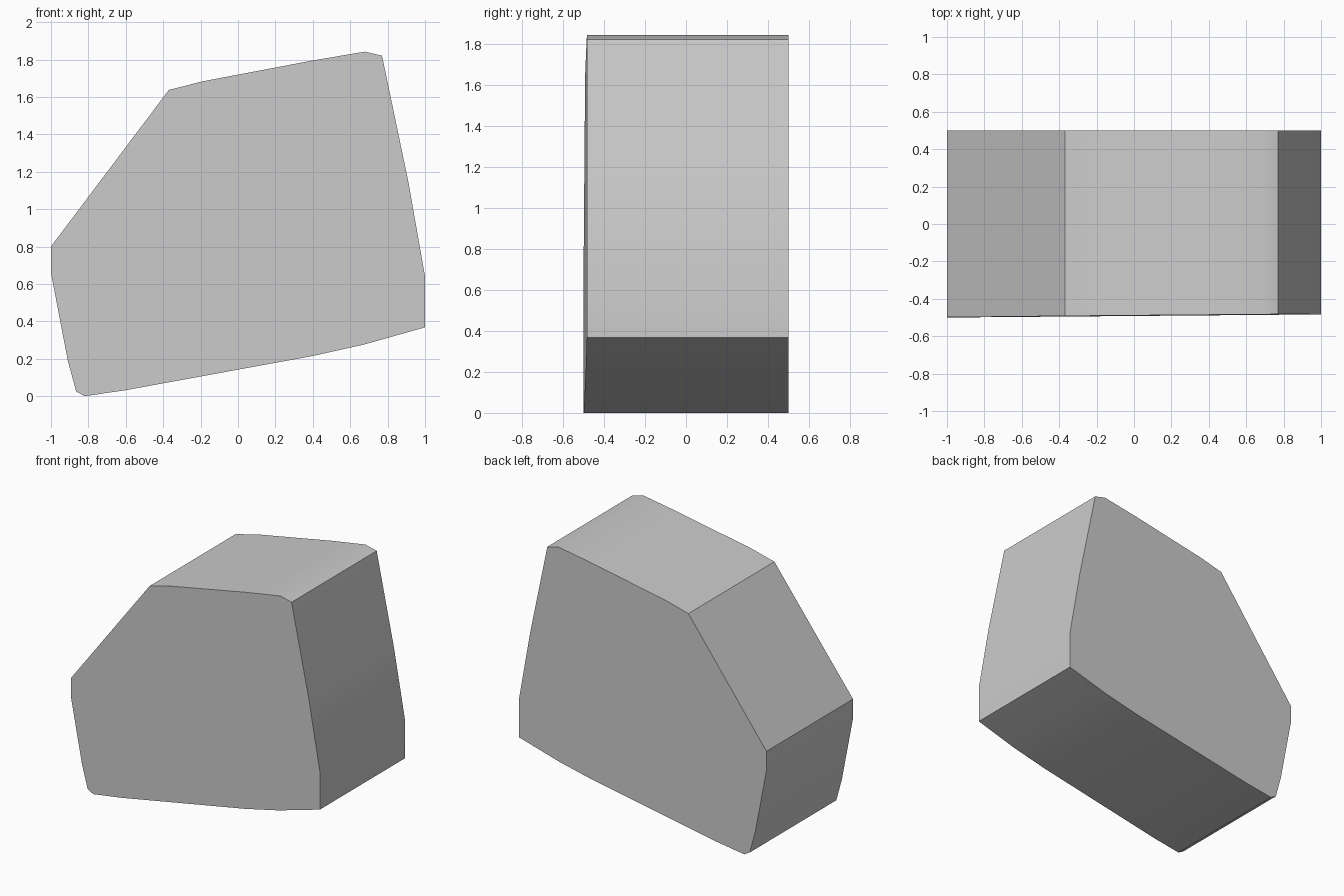
import bpy, bmesh
from math import radians

if "Cube" in bpy.data.objects:
    bpy.data.objects.remove(bpy.data.objects["Cube"])

# Side outline of the block (x, z), counter-clockwise seen from the front
outline = [(-0.82, 0.0), (-0.60, 0.032), (0.40, 0.215), (0.67, 0.275),
           (1.0, 0.368), (1.0, 0.64), (0.91, 1.15), (0.77, 1.82),
           (0.68, 1.842), (0.40, 1.795), (-0.19, 1.683), (-0.37, 1.637),
           (-1.0, 0.80), (-1.0, 0.66), (-0.91, 0.19), (-0.865, 0.025)]


def front_y(x, z):
    # Front face leans very slightly
    return -0.491 + 0.008 * x + 0.002 * (z - 0.5)


bm = bmesh.new()
front = [bm.verts.new((x, front_y(x, z), z)) for x, z in outline]
back = [bm.verts.new((x, 0.5, z)) for x, z in outline]
bm.faces.new(front)
bm.faces.new(back[::-1])
n = len(outline)
for i in range(n):
    j = (i + 1) % n
    bm.faces.new((front[i], back[i], back[j], front[j]))
bmesh.ops.recalc_face_normals(bm, faces=bm.faces[:])

mesh = bpy.data.meshes.new("angular_block")
bm.to_mesh(mesh)
bm.free()
block = bpy.data.objects.new("angular_block", mesh)
bpy.context.collection.objects.link(block)

# Soft shading along the gently bent sides, crisp main edges
bpy.context.view_layer.objects.active = block
block.select_set(True)
bpy.ops.object.shade_smooth_by_angle(angle=radians(30))
